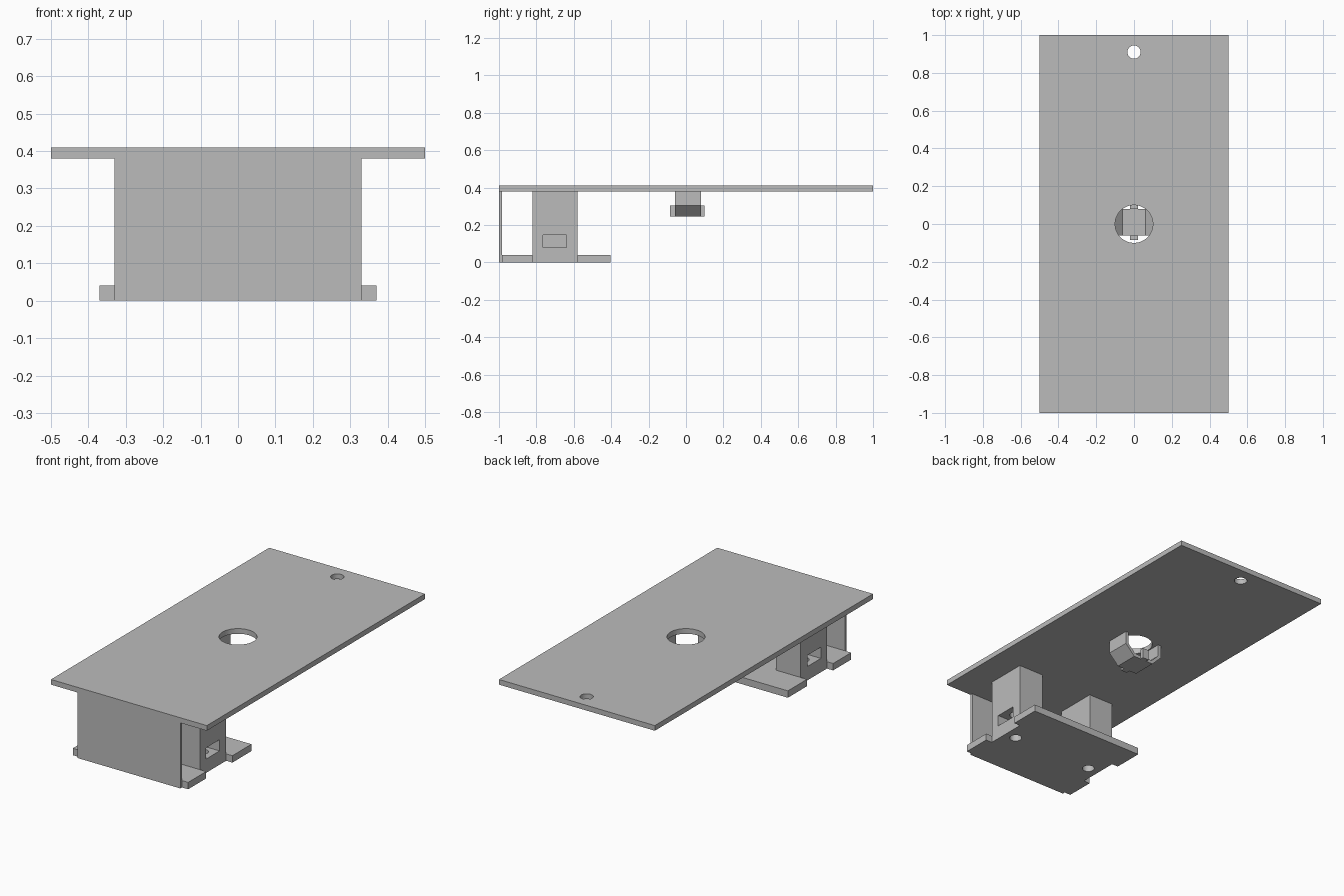
import bpy, bmesh
from math import pi

if "Cube" in bpy.data.objects:
    bpy.data.objects.remove(bpy.data.objects["Cube"], do_unlink=True)

grey = bpy.data.materials.new("plain_grey")
grey.use_nodes = True
colour = (0.5, 0.5, 0.5, 1)
grey.diffuse_color = colour
grey.node_tree.nodes["Principled BSDF"].inputs["Base Color"].default_value = colour


def finish(bm, name):
    bmesh.ops.recalc_face_normals(bm, faces=bm.faces)
    mesh = bpy.data.meshes.new(name)
    bm.to_mesh(mesh)
    bm.free()
    mesh.materials.append(grey)
    obj = bpy.data.objects.new(name, mesh)
    bpy.context.collection.objects.link(obj)
    return obj


def box(name, low, high):
    bm = bmesh.new()
    bmesh.ops.create_cube(bm, size=1)
    for v in bm.verts:
        v.co = [a + (c + 0.5) * (b - a) for a, b, c in zip(low, high, v.co)]
    return finish(bm, name)


def prism(name, points, direction):
    bm = bmesh.new()
    face = bm.faces.new([bm.verts.new(p) for p in points])
    new = bmesh.ops.extrude_face_region(bm, geom=[face])["geom"]
    verts = [g for g in new if isinstance(g, bmesh.types.BMVert)]
    bmesh.ops.translate(bm, verts=verts, vec=direction)
    return finish(bm, name)


def cylinder(name, x, y, radius, low, high):
    bm = bmesh.new()
    bmesh.ops.create_cone(bm, cap_ends=True, segments=48, radius1=radius,
                          radius2=radius, depth=high - low)
    bmesh.ops.translate(bm, verts=bm.verts, vec=(x, y, (low + high) / 2))
    return finish(bm, name)


def combine(target, tool, operation):
    # Apply a boolean and discard its tool object
    mod = target.modifiers.new("join_or_cut", 'BOOLEAN')
    mod.operation, mod.solver, mod.object = operation, 'EXACT', tool
    bpy.context.view_layer.objects.active = target
    bpy.ops.object.modifier_apply(modifier=mod.name)
    bpy.data.objects.remove(tool, do_unlink=True)


def smooth(obj):
    bpy.ops.object.select_all(action='DESELECT')
    obj.select_set(True)
    bpy.context.view_layer.objects.active = obj
    bpy.ops.object.shade_smooth_by_angle(angle=pi / 6)


# Top plate with its two round holes
TOP, UNDER = 0.41, 0.38
plate = box("top_plate", (-0.5, -1, UNDER), (0.5, 1, TOP))
combine(plate, cylinder("hole", 0, 0, 0.1, 0.3, 0.5), 'DIFFERENCE')
combine(plate, cylinder("hole", 0, 0.91, 0.035, 0.3, 0.5), 'DIFFERENCE')
smooth(plate)

# Front wall
box("front_panel", (-0.33, -1, 0), (0.33, -0.985, UNDER))

# Base flange, notched at the sides where the posts stand
half = [(0.37, -0.985), (0.37, -0.82), (0.33, -0.82),
        (0.33, -0.58), (0.37, -0.58), (0.37, -0.405)]
outline = half + [(-x, y) for x, y in reversed(half)]
base = prism("mounting_base", [(x, y, 0) for x, y in outline], (0, 0, 0.04))

# Posts with a screw hole from below and a nut slot from the side
for side in (-1, 1):
    xs = sorted((0.17 * side, 0.33 * side))
    combine(base, box("post", (xs[0], -0.82, 0), (xs[1], -0.58, UNDER)), 'UNION')
for side in (-1, 1):
    xs = sorted((0.2 * side, 0.4 * side))
    combine(base, box("slot", (xs[0], -0.765, 0.08), (xs[1], -0.64, 0.145)), 'DIFFERENCE')
    combine(base, cylinder("hole", 0.26 * side, -0.7, 0.033, -0.1, 0.3), 'DIFFERENCE')
smooth(base)

# Angled strap cradle hanging under the centre hole
outer = [(0.125, UNDER), (0.125, 0.305), (0.065, 0.245)]
inner = [(-0.06, 0.265), (-0.105, 0.31), (-0.105, UNDER)]
profile = outer + [(-x, z) for x, z in reversed(outer)]
profile += [(x, z) for x, z in reversed(inner)] + [(-x, z) for x, z in inner]
prism("cradle_strap", [(x, -0.06, z) for x, z in profile], (0, 0.14, 0))

# Small upright retaining tabs at the cradle ends
for name, low, high in (("front_tab", -0.085, -0.06), ("back_tab", 0.08, 0.1)):
    box(name, (-0.02, low, 0.245), (0.02, high, 0.305))
